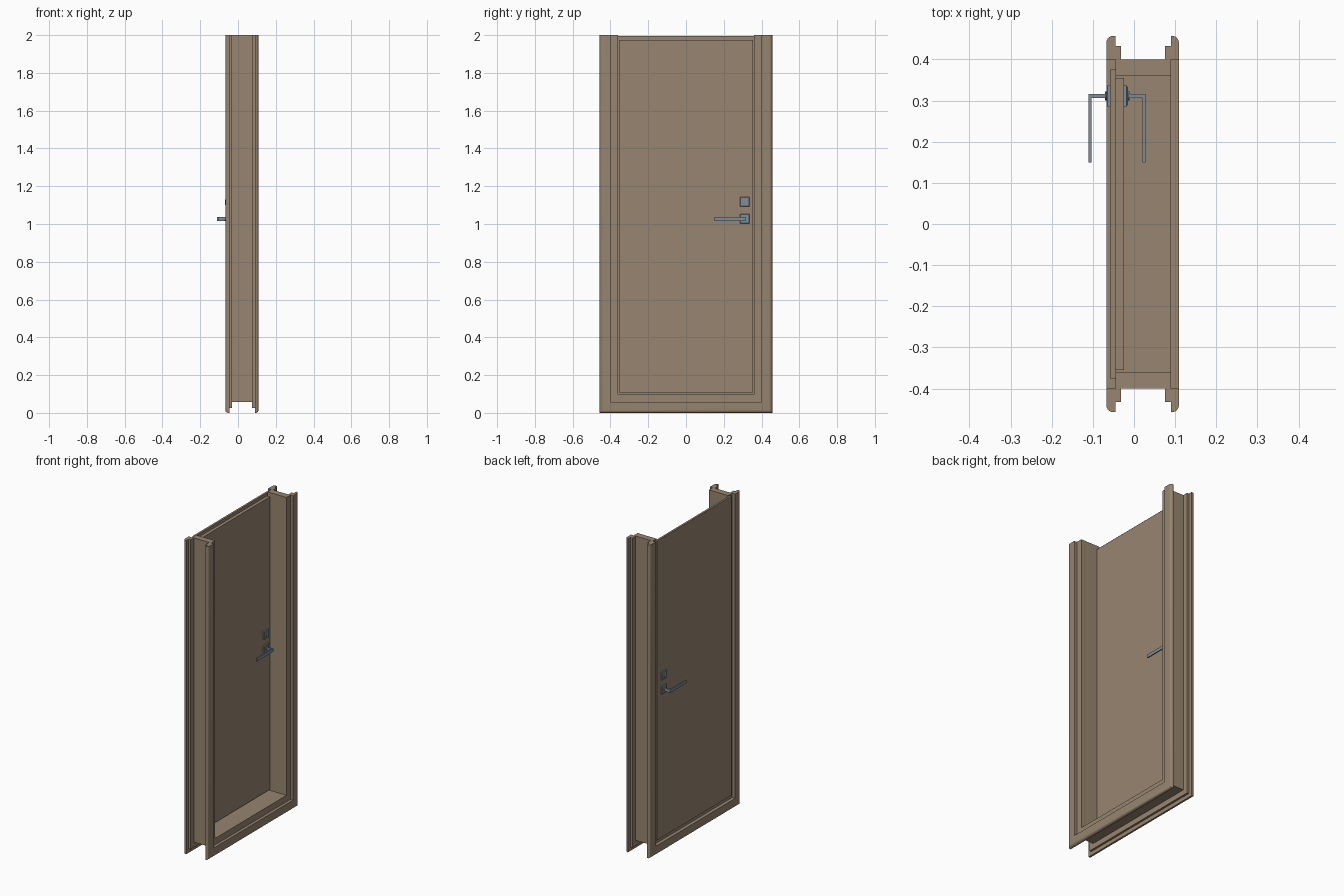
import bpy, bmesh, math

if "Cube" in bpy.data.objects:
    bpy.data.objects.remove(bpy.data.objects["Cube"])

def material(name, rgb):
    m = bpy.data.materials.new(name)
    m.diffuse_color = (*rgb, 1)
    m.use_nodes = True
    m.node_tree.nodes["Principled BSDF"].inputs["Base Color"].default_value = m.diffuse_color
    return m

WOOD = material("brown_wood", (0.31, 0.235, 0.162))
STEEL = material("grey_steel", (0.22, 0.27, 0.32))

def finish(name, bm, mat, smooth=False):
    bmesh.ops.recalc_face_normals(bm, faces=bm.faces)
    me = bpy.data.meshes.new(name)
    bm.to_mesh(me)
    bm.free()
    ob = bpy.data.objects.new(name, me)
    bpy.context.collection.objects.link(ob)
    me.materials.append(mat)
    if smooth:
        bpy.context.view_layer.objects.active = ob
        ob.select_set(True)
        bpy.ops.object.shade_smooth_by_angle(angle=math.radians(35))
        ob.select_set(False)
    return ob

def box(name, x, y, z, mat):
    bm = bmesh.new()
    bmesh.ops.create_cube(bm, size=1)
    for v in bm.verts:
        v.co = [r[0] + (c + 0.5) * (r[1] - r[0]) for c, r in zip(v.co, (x, y, z))]
    return finish(name, bm, mat)

def u_sweep(name, profile, smooth=False):
    """Sweep an (x, outward y) profile round the mitred U of the doorway."""
    bm = bmesh.new()
    rings = []
    for side, top in ((-1, True), (-1, False), (1, False), (1, True)):
        rings.append([bm.verts.new((x, side * y,
                      2.0 if top else 0.10 - (y - 0.36) * 100 / 97))
                      for x, y in profile])
    n = len(profile)
    for a, b in zip(rings, rings[1:]):
        for i in range(n):
            j = (i + 1) % n
            bm.faces.new((a[i], a[j], b[j], b[i]))
    bm.faces.new(rings[0])
    bm.faces.new(rings[-1])
    return finish(name, bm, WOOD, smooth)

def rect(x0, x1, y0, y1):
    return [(x0, y0), (x1, y0), (x1, y1), (x0, y1)]

# frame: jamb, rounded casings on both sides and their tongues
u_sweep("jamb", rect(-0.045, 0.09, 0.36, 0.40))
R = 0.016
for label, inner, outer, tongue in (("outer", -0.045, -0.067, -0.032),
                                    ("inner", 0.09, 0.109, 0.075)):
    s = math.copysign(1, outer)
    arc = [(outer - s * R + s * R * math.cos(t), 0.457 - R + R * math.sin(t))
           for t in (math.pi / 2 * i / 6 for i in range(7))]
    u_sweep(label + "_casing",
            [(inner, 0.40), (outer, 0.40)] + arc + [(inner, 0.457)], True)
    u_sweep(label + "_casing_tongue",
            rect(min(tongue, inner), max(tongue, inner), 0.40, 0.433))

# rebated door leaf
box("door_leaf", (-0.046, -0.024), (-0.355, 0.355), (0.108, 1.975), WOOD)
box("door_overlap_panel", (-0.058, -0.0455), (-0.376, 0.376), (0.085, 1.995), WOOD)

def rod_x(name, x0, x1, y, z, r, sides=20):
    bm = bmesh.new()
    bmesh.ops.create_cone(bm, cap_ends=True, segments=sides,
                          radius1=r, radius2=r, depth=abs(x1 - x0))
    for v in bm.verts:
        a, b, c = v.co
        v.co = (c + (x0 + x1) / 2, y + a, z + b)
    return finish(name, bm, STEEL, True)

def plate(name, x0, d, y, z):
    """Square rosette with a chamfered front."""
    bm = bmesh.new()
    rings = []
    for x, h in ((x0, 0.025), (x0 + d * 0.006, 0.025), (x0 + d * 0.009, 0.022)):
        rings.append([bm.verts.new((x, y + h * a, z + h * b))
                      for a, b in ((-1, -1), (1, -1), (1, 1), (-1, 1))])
    for p, q in zip(rings, rings[1:]):
        for i in range(4):
            j = (i + 1) % 4
            bm.faces.new((p[i], p[j], q[j], q[i]))
    bm.faces.new(rings[0])
    bm.faces.new(rings[-1])
    return finish(name, bm, STEEL)

# lever handles and lock rosettes on both faces
Y, Z = 0.311, 1.027
for label, face, d in (("outer", -0.058, -1), ("inner", -0.024, 1)):
    plate(label + "_handle_rosette", face, d, Y, Z)
    plate(label + "_lock_rosette", face, d, Y, Z + 0.09)
    rod_x(label + "_lock_cylinder", face, face + d * 0.011, Y, Z + 0.096, 0.008)
    box(label + "_lock_keyway", (face, face + d * 0.011), (Y - 0.005, Y + 0.005),
        (Z + 0.074, Z + 0.094), STEEL)
    rod_x(label + "_handle_collar", face, face + d * 0.013, Y, Z, 0.011)
    tip = face + d * 0.052
    box(label + "_handle_neck", (face, tip), (Y - 0.005, Y + 0.005),
        (Z - 0.01, Z + 0.01), STEEL)
    box(label + "_handle_lever", (tip - d * 0.007, tip), (0.15, Y + 0.005),
        (Z - 0.01, Z + 0.01), STEEL)
